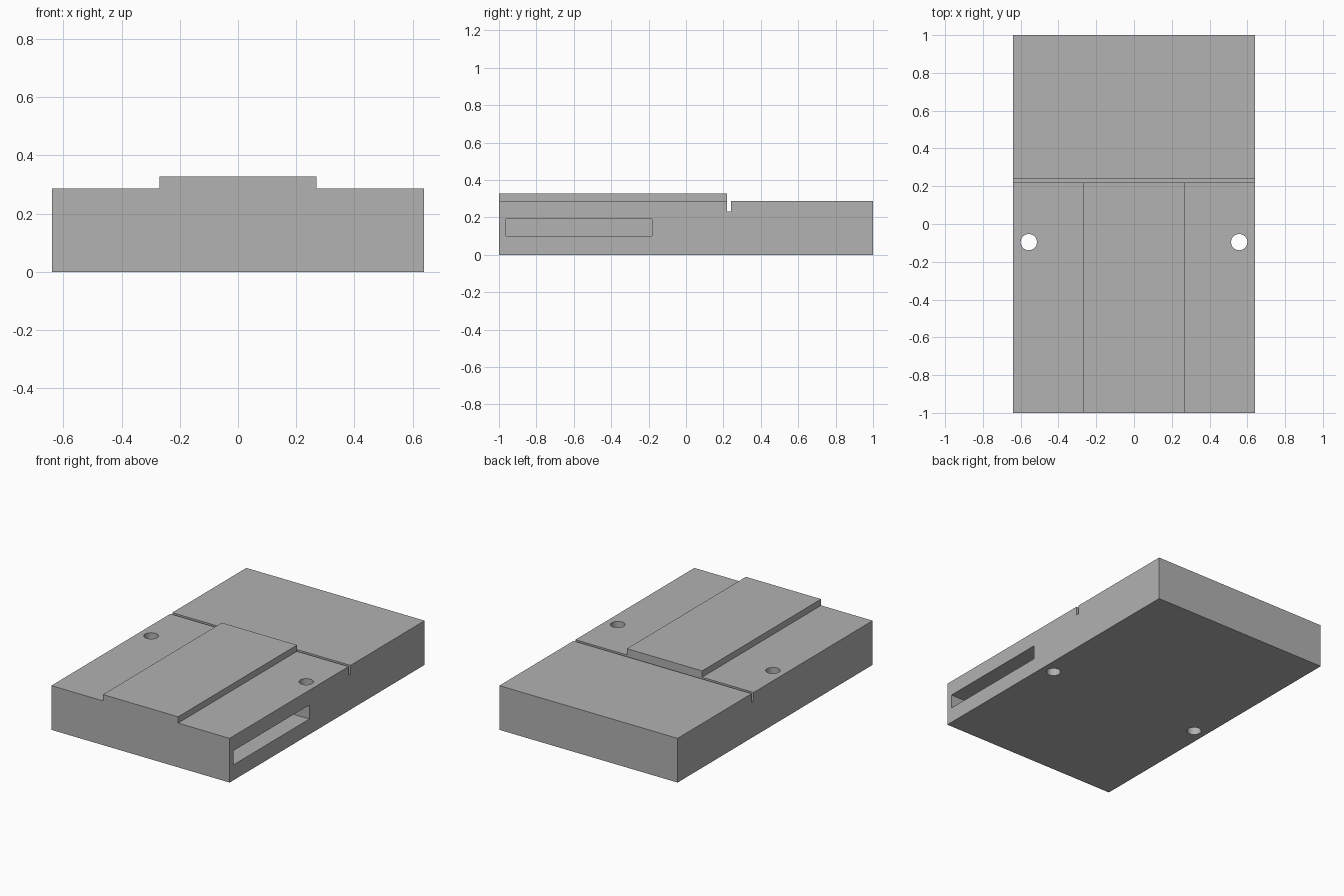
import bpy
import bmesh
from mathutils import Matrix, Vector

default = bpy.data.objects.get("Cube")
if default:
    bpy.data.objects.remove(default, do_unlink=True)

HALF_W, HALF_L = 0.64, 1.0
DECK_Z, PAD_Z = 0.287, 0.328
GROOVE_FRONT, GROOVE_BACK, GROOVE_Z = 0.22, 0.24, 0.23
PAD_HALF_W = 0.27

# Plain grey finish
grey = bpy.data.materials.new("plain_grey")
grey.use_nodes = True
colour = (0.445, 0.445, 0.445, 1)
grey.diffuse_color = colour
grey.node_tree.nodes["Principled BSDF"].inputs["Base Color"].default_value = colour


def add_object(name, bm):
    bmesh.ops.recalc_face_normals(bm, faces=bm.faces)
    mesh = bpy.data.meshes.new(name)
    bm.to_mesh(mesh)
    bm.free()
    mesh.materials.append(grey)
    obj = bpy.data.objects.new(name, mesh)
    bpy.context.collection.objects.link(obj)
    return obj


def box(name, low, high):
    low, high = Vector(low), Vector(high)
    bm = bmesh.new()
    bmesh.ops.create_cube(bm, size=1, matrix=Matrix.Translation((low + high) / 2)
                          @ Matrix.Diagonal((*(high - low), 1)))
    return add_object(name, bm)


def cylinder(name, centre, radius, depth):
    bm = bmesh.new()
    bmesh.ops.create_cone(bm, cap_ends=True, segments=48, radius1=radius,
                          radius2=radius, depth=depth,
                          matrix=Matrix.Translation(centre))
    return add_object(name, bm)


def cut(target, cutter):
    cutter.hide_render = True
    mod = target.modifiers.new("cut", 'BOOLEAN')
    mod.operation, mod.solver, mod.object = 'DIFFERENCE', 'EXACT', cutter
    bpy.context.view_layer.objects.active = target
    bpy.ops.object.modifier_apply(modifier=mod.name)
    bpy.data.objects.remove(cutter, do_unlink=True)


# Body: side profile with a raised front, a cross groove and a lower rear deck
profile = [(-HALF_L, 0), (HALF_L, 0), (HALF_L, DECK_Z), (GROOVE_BACK, DECK_Z),
           (GROOVE_BACK, GROOVE_Z), (GROOVE_FRONT, GROOVE_Z),
           (GROOVE_FRONT, PAD_Z), (-HALF_L, PAD_Z)]
bm = bmesh.new()
side = bm.faces.new([bm.verts.new((-HALF_W, y, z)) for y, z in profile])
extruded = bmesh.ops.extrude_face_region(bm, geom=[side])["geom"]
bmesh.ops.translate(bm, vec=(2 * HALF_W, 0, 0),
                    verts=[v for v in extruded if isinstance(v, bmesh.types.BMVert)])
body = add_object("body", bm)

# Lowered shoulders beside the raised pad, and a through hole in each
groove_mid = (GROOVE_FRONT + GROOVE_BACK) / 2
for s in (-1, 1):
    xs = sorted((s * PAD_HALF_W, s * 0.8))
    cut(body, box("shoulder_cutter", (xs[0], -1.1, DECK_Z), (xs[1], groove_mid, 0.5)))
    cut(body, cylinder("hole_cutter", (s * 0.557, -0.096, 0.15), 0.043, 0.8))

# Deep slot in the left side
cut(body, box("slot_cutter", (-0.4, -0.962, 0.1), (0.8, -0.182, 0.191)))

# Smooth hole walls, keep every other edge crisp
bpy.ops.object.select_all(action='DESELECT')
body.select_set(True)
bpy.context.view_layer.objects.active = body
bpy.ops.object.shade_smooth_by_angle(angle=0.5)
